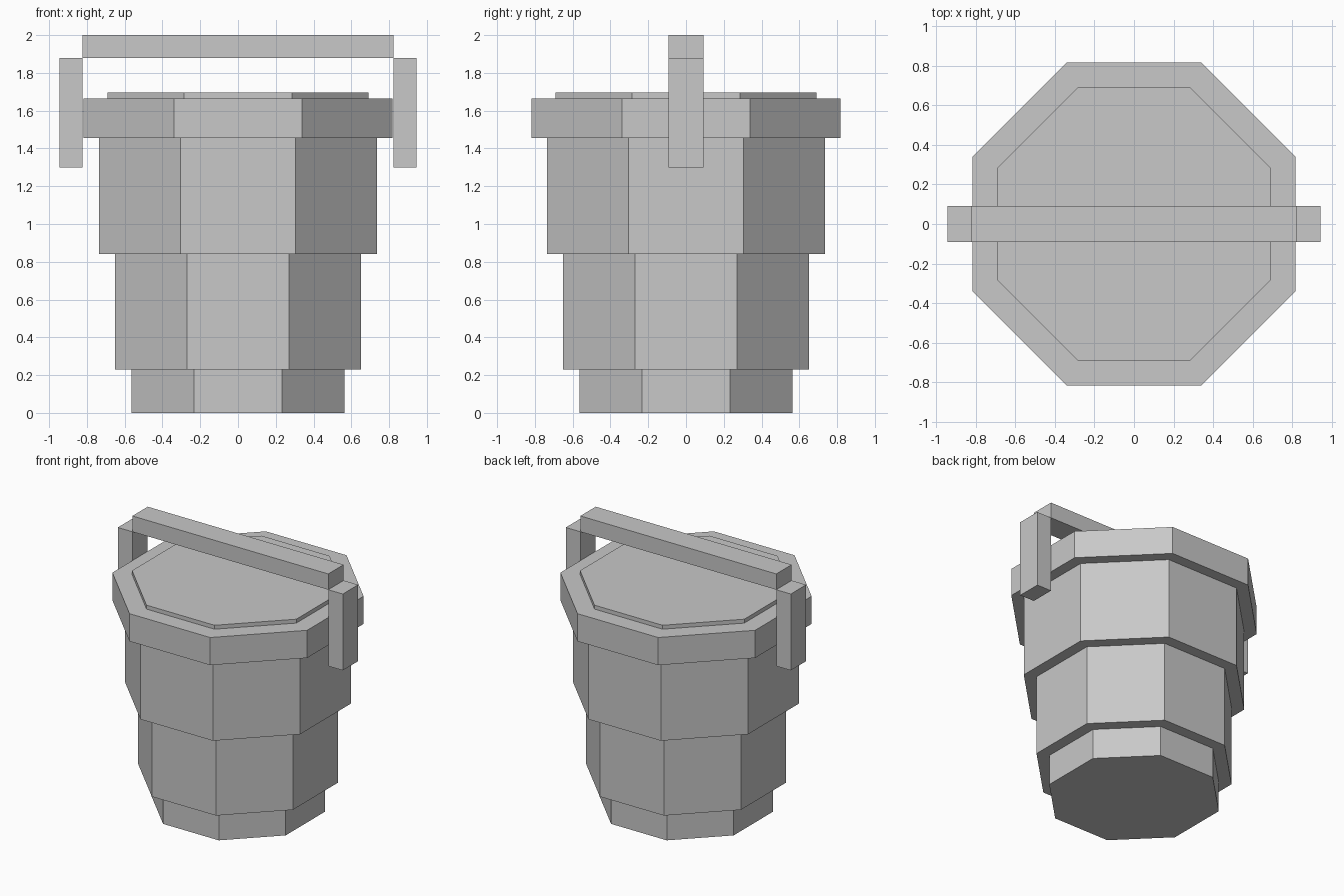
import bpy, bmesh, math
from mathutils import Matrix

if "Cube" in bpy.data.objects:
    bpy.data.objects.remove(bpy.data.objects["Cube"])

grey = bpy.data.materials.new("light_grey")
grey.diffuse_color = (0.58, 0.58, 0.58, 1)
grey.use_nodes = True
grey.node_tree.nodes["Principled BSDF"].inputs["Base Color"].default_value = grey.diffuse_color


def finish(name, bm):
    mesh = bpy.data.meshes.new(name)
    bm.to_mesh(mesh)
    bm.free()
    mesh.materials.append(grey)
    obj = bpy.data.objects.new(name, mesh)
    bpy.context.collection.objects.link(obj)
    return obj


def octagon(name, apothem, z0, z1):
    """Upright eight-sided prism with flats facing x and y."""
    bm = bmesh.new()
    r = apothem / math.cos(math.pi / 8)
    bmesh.ops.create_cone(bm, cap_ends=True, segments=8, radius1=r, radius2=r,
                          depth=z1 - z0)
    # turn so that a flat faces the front, whatever the start angle
    v = bm.verts[:][0].co
    turn = math.pi / 8 - math.atan2(v.y, v.x)
    bm.transform(Matrix.Translation((0, 0, (z0 + z1) / 2)) @ Matrix.Rotation(turn, 4, 'Z'))
    return finish(name, bm)


def box(name, x0, x1, half_y, z0, z1):
    bm = bmesh.new()
    bmesh.ops.create_cube(bm, size=1)
    bm.transform(Matrix.Translation(((x0 + x1) / 2, 0, (z0 + z1) / 2))
                 @ Matrix.Diagonal((x1 - x0, 2 * half_y, z1 - z0, 1)))
    return finish(name, bm)


# Stepped bucket body, rim and lid plate
octagon("bucket_base", 0.565, 0.0, 0.23)
octagon("bucket_lower", 0.65, 0.23, 0.84)
octagon("bucket_upper", 0.735, 0.84, 1.455)
octagon("bucket_rim", 0.818, 1.455, 1.665)
octagon("bucket_contents", 0.69, 1.665, 1.695)

# Handle: crossbar and two side arms
box("handle_bar", -0.823, 0.823, 0.092, 1.88, 2.0)
box("handle_arm_left", -0.945, -0.823, 0.092, 1.30, 1.88)
box("handle_arm_right", 0.823, 0.945, 0.092, 1.30, 1.88)
